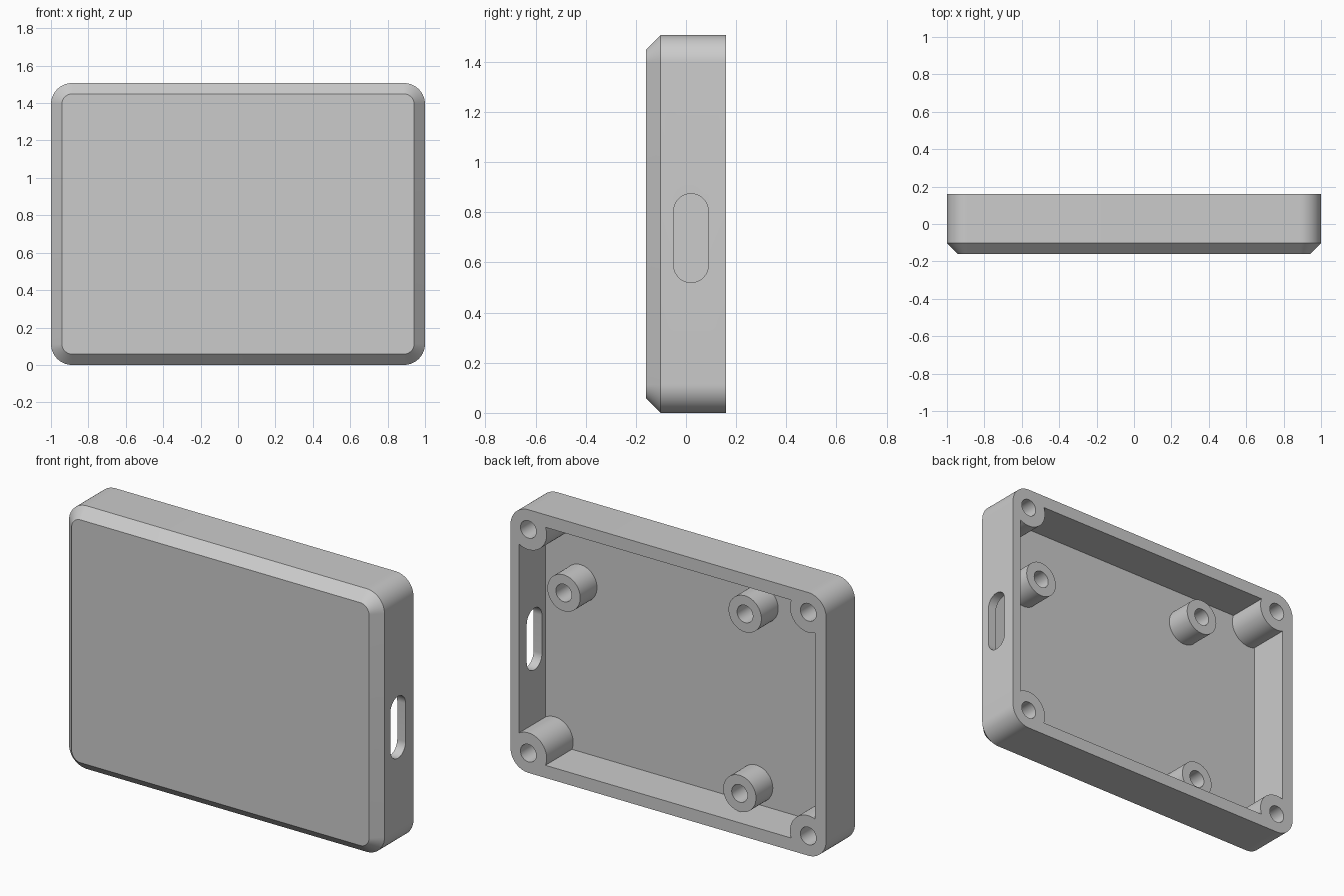
import bpy, bmesh, math
from mathutils import Vector

if "Cube" in bpy.data.objects:
    bpy.data.objects.remove(bpy.data.objects["Cube"], do_unlink=True)

# Overall sizes
HALF_W, HEIGHT = 1.0, 1.507
FRONT, BACK, FLOOR = -0.16, 0.16, -0.08
CORNER, CHAMFER, WALL = 0.113, 0.058, 0.072
PORT_WALL = 0.053
HOLE = 0.05
MID_Z = HEIGHT / 2

grey = bpy.data.materials.new("plastic_grey")
grey.use_nodes = True
colour = (0.6, 0.6, 0.6, 1)
grey.diffuse_color = colour
grey.node_tree.nodes["Principled BSDF"].inputs["Base Color"].default_value = colour


def rounded(cx, cy, half_w, half_h, radius, steps=14):
    """Outline of a rounded rectangle; a full circle when both halves equal the radius."""
    points = []
    for quarter, (sx, sy) in enumerate([(1, 1), (-1, 1), (-1, -1), (1, -1)]):
        for i in range(steps + 1):
            a = (quarter + i / steps) * math.pi / 2
            points.append((cx + sx * (half_w - radius) + radius * math.cos(a),
                           cy + sy * (half_h - radius) + radius * math.sin(a)))
    return points


def loft(name, sections, axis="y"):
    """Solid joining equal-count outlines placed at depths along the axis."""
    bm = bmesh.new()
    rings = []
    for depth, outline in sections:
        rings.append([bm.verts.new((u, depth, v) if axis == "y" else (depth, u, v))
                      for u, v in outline])
    for a, b in zip(rings, rings[1:]):
        for i in range(len(a)):
            j = (i + 1) % len(a)
            bm.faces.new((a[i], a[j], b[j], b[i]))
    bm.faces.new(rings[0])
    bm.faces.new(rings[-1])
    bmesh.ops.remove_doubles(bm, verts=bm.verts, dist=1e-5)
    bmesh.ops.recalc_face_normals(bm, faces=bm.faces)
    mesh = bpy.data.meshes.new(name)
    bm.to_mesh(mesh)
    bm.free()
    mesh.materials.append(grey)
    obj = bpy.data.objects.new(name, mesh)
    bpy.context.collection.objects.link(obj)
    return obj


def cylinder(name, x, z, radius, y0, y1):
    ring = rounded(x, z, radius, radius, radius)
    return loft(name, [(y0, ring), (y1, ring)])


def cut(target, cutter):
    """Subtract the cutter from the target and discard it."""
    mod = target.modifiers.new("cut", "BOOLEAN")
    mod.operation, mod.solver, mod.object = "DIFFERENCE", "EXACT", cutter
    bpy.context.view_layer.objects.active = target
    bpy.ops.object.modifier_apply(modifier=mod.name)
    bpy.data.objects.remove(cutter, do_unlink=True)


def finish(obj):
    bpy.ops.object.select_all(action="DESELECT")
    obj.select_set(True)
    bpy.context.view_layer.objects.active = obj
    bpy.ops.object.shade_smooth_by_angle(angle=math.radians(30))


# Tray with rounded corners and a chamfered front
full = rounded(0, MID_Z, HALF_W, MID_Z, CORNER)
inset = rounded(0, MID_Z, HALF_W - CHAMFER, MID_Z - CHAMFER, CORNER - CHAMFER)
case = loft("case", [(FRONT, inset), (FRONT + CHAMFER, full), (BACK, full)])

# Cavity open at the back, leaving a screw post in each corner
x0, x1 = WALL - HALF_W, HALF_W - PORT_WALL
z0, z1 = WALL, HEIGHT - WALL
box = [(x0, z0), (x1, z0), (x1, z1), (x0, z1)]
cavity = loft("cavity_cutter", [(FLOOR, box), (BACK + 0.1, box)])
corners = [(sx * (HALF_W - CORNER), MID_Z + sz * (MID_Z - CORNER))
           for sx in (-1, 1) for sz in (-1, 1)]
for x, z in corners:
    cut(cavity, cylinder("post", x, z, 0.116, FLOOR - 0.1, BACK + 0.2))
cut(case, cavity)
for x, z in corners:
    cut(case, cylinder("screw_hole", x, z, HOLE, FLOOR, BACK + 0.1))

# Port slot through the left wall
slot = rounded(0.02, 0.697, 0.069, 0.177, 0.069)
cut(case, loft("slot_cutter", [(0.85, slot), (1.1, slot)], axis="x"))
finish(case)

# Hollow standoffs on the floor
for i, (x, z) in enumerate([(0.724, 1.04), (-0.424, 1.227), (-0.39, 0.19)], 1):
    standoff = cylinder(f"standoff_{i}", x, z, 0.104, FLOOR - 0.01, 0.072)
    cut(standoff, cylinder("standoff_hole", x, z, HOLE, FLOOR + 0.002, 0.2))
    finish(standoff)
